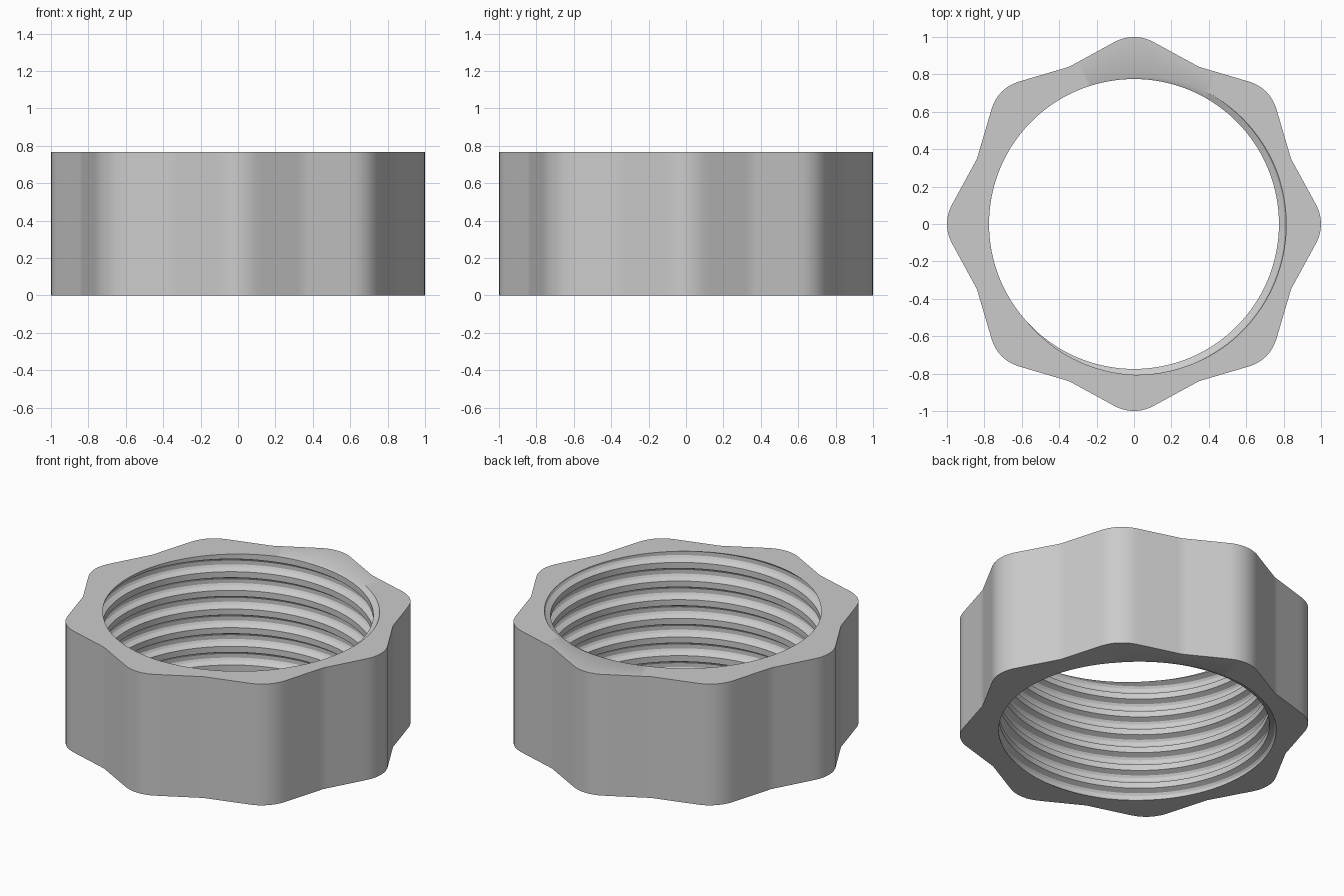
import bpy
import bmesh
from math import cos, sin, pi, tau, radians, sqrt

cube = bpy.data.objects.get("Cube")
if cube:
    bpy.data.objects.remove(cube, do_unlink=True)

HEIGHT = 0.766
TURNS = 6.5
PITCH = HEIGHT / TURNS
COLUMNS = 192
LOBES = 8
GROOVE_ANGLE = radians(-15)      # where the groove centre meets the top face

# Thread section: (fraction of one pitch, radius), groove centred on zero
THREAD = [(-0.34, 0.775), (-0.21, 0.806), (-0.1, 0.814),
          (0.1, 0.814), (0.21, 0.806), (0.34, 0.775)]


def outer_radius(angle):
    """Rounded lobe tips joined by straight flanks."""
    step = tau / LOBES
    a = abs((angle + step / 2) % step - step / 2)
    tip, flank_angle, flank_dist = 0.213, radians(28.6), 0.904
    centre = 1 - tip
    if a < radians(6):
        return centre * cos(a) + sqrt(tip ** 2 - (centre * sin(a)) ** 2)
    return flank_dist / cos(a - flank_angle)


def thread_radius(phase):
    phase = (phase + 0.5) % 1 - 0.5
    for (u0, r0), (u1, r1) in zip(THREAD, THREAD[1:]):
        if u0 <= phase <= u1:
            return r0 + (r1 - r0) * (phase - u0) / (u1 - u0)
    return THREAD[0][1]


def column_points(i):
    """One vertical slice: the outer wall, then the helical bore from bottom to top."""
    angle = tau * i / COLUMNS
    lead = (angle - GROOVE_ANGLE) / tau
    bore = []
    for turn in range(-3, int(TURNS) + 3):
        for u, _ in THREAD:
            z = HEIGHT + PITCH * (turn - int(TURNS) + u + lead)
            z = min(max(z, 0), HEIGHT)
            bore.append((thread_radius((z - HEIGHT) / PITCH - lead), z))
    r = outer_radius(angle)
    loop = [(r, HEIGHT), (r, 0)] + bore
    return [(q * cos(angle), q * sin(angle), z) for q, z in loop]


# Threaded ring, swept slice by slice
bm = bmesh.new()
slices = [[bm.verts.new(p) for p in column_points(i)] for i in range(COLUMNS + 1)]
for a, b in zip(slices, slices[1:]):
    for j in range(len(a)):
        k = (j + 1) % len(a)
        bm.faces.new((a[j], a[k], b[k], b[j]))
bmesh.ops.remove_doubles(bm, verts=bm.verts, dist=0.00005)
bmesh.ops.dissolve_degenerate(bm, dist=0.00005, edges=bm.edges)
bmesh.ops.recalc_face_normals(bm, faces=bm.faces)
mesh = bpy.data.meshes.new("threaded_ring_nut")
bm.to_mesh(mesh)
bm.free()
nut = bpy.data.objects.new("threaded_ring_nut", mesh)
bpy.context.collection.objects.link(nut)

# Single grey finish
grey = bpy.data.materials.new("light_grey")
grey.use_nodes = True
colour = (0.6, 0.6, 0.6, 1)
grey.diffuse_color = colour
grey.node_tree.nodes["Principled BSDF"].inputs["Base Color"].default_value = colour
mesh.materials.append(grey)

bpy.ops.object.select_all(action='DESELECT')
nut.select_set(True)
bpy.context.view_layer.objects.active = nut
bpy.ops.object.shade_smooth_by_angle(angle=radians(30))
